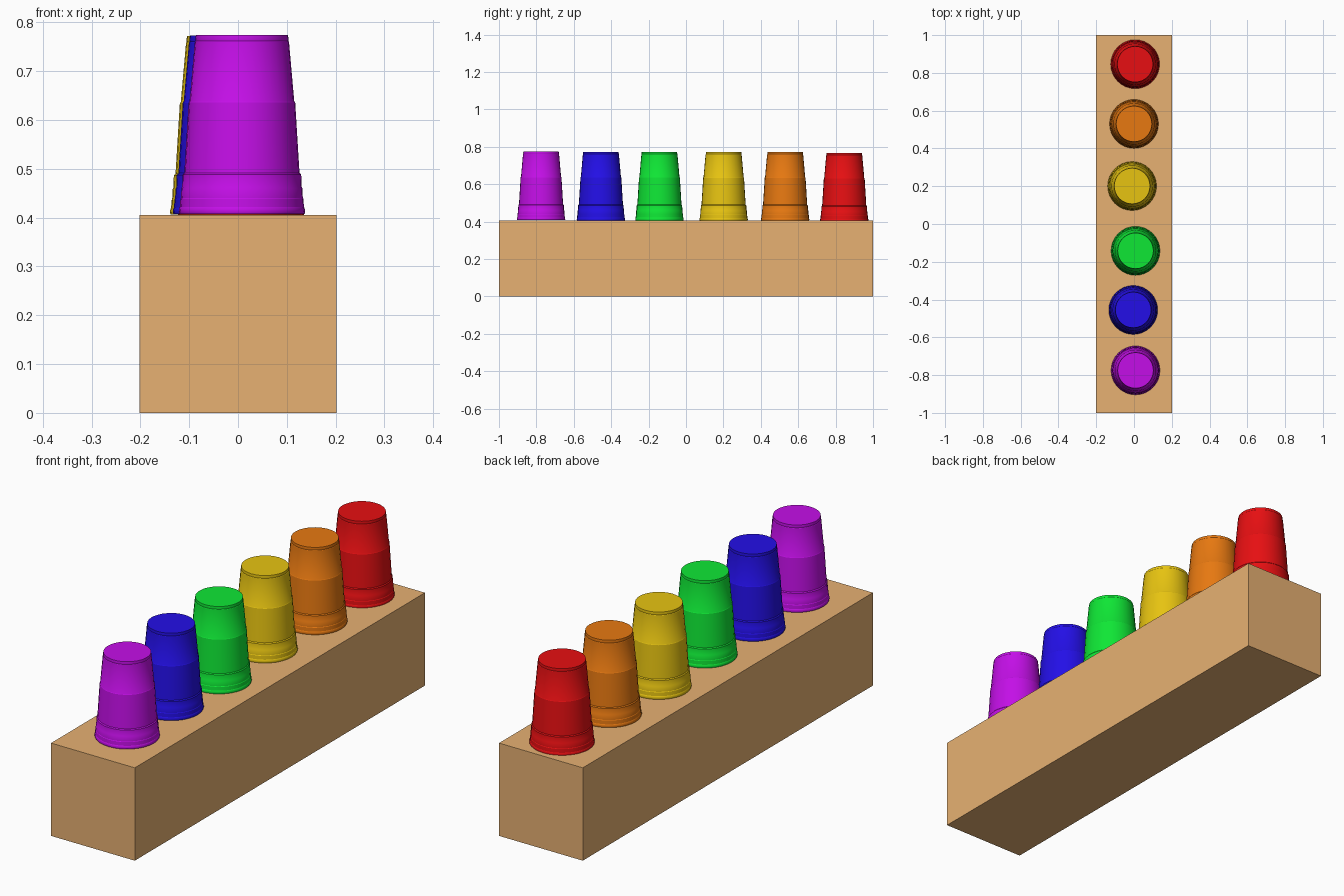
import bpy, bmesh, math

if "Cube" in bpy.data.objects:
    bpy.data.objects.remove(bpy.data.objects["Cube"])

SIDES = 32


def material(name, rgb):
    m = bpy.data.materials.new(name)
    m.diffuse_color = (*rgb, 1)
    m.use_nodes = True
    m.node_tree.nodes["Principled BSDF"].inputs["Base Color"].default_value = m.diffuse_color
    return m


def add_object(name, bm, mat):
    me = bpy.data.meshes.new(name)
    bmesh.ops.recalc_face_normals(bm, faces=bm.faces)
    bm.to_mesh(me)
    bm.free()
    me.materials.append(mat)
    ob = bpy.data.objects.new(name, me)
    bpy.context.collection.objects.link(ob)
    return ob


# wooden beam
bm = bmesh.new()
bmesh.ops.create_cube(bm, size=1)
for v in bm.verts:
    v.co = (v.co.x * 0.404, v.co.y * 2, (v.co.z + 0.5) * 0.405)
add_object("wooden_beam", bm, material("wood tan", (0.80, 0.44, 0.17)))

# upside-down cup profile (radius, height): inside, mouth lip, stepped wall, base rim
PROFILE = [(0.089, 0.358), (0.122, 0.004), (0.124, 0.0), (0.128, 0.0),
           (0.1295, 0.004), (0.1285, 0.012), (0.1270, 0.014), (0.1262, 0.030),
           (0.1248, 0.032), (0.1240, 0.052), (0.1225, 0.055), (0.1215, 0.080),
           (0.1180, 0.084), (0.1092, 0.228), (0.1072, 0.231), (0.0965, 0.352),
           (0.0950, 0.354), (0.0955, 0.358), (0.0945, 0.366)]


def cup(name, mat, x, y, z):
    bm = bmesh.new()
    rings = []
    for r, h in PROFILE:
        rings.append([bm.verts.new((r * math.cos(2 * math.pi * i / SIDES),
                                    r * math.sin(2 * math.pi * i / SIDES), h))
                      for i in range(SIDES)])
    for a, b in zip(rings, rings[1:]):
        for i in range(SIDES):
            j = (i + 1) % SIDES
            bm.faces.new((a[i], a[j], b[j], b[i]))
    bm.faces.new(rings[-1])            # outer base disc
    bm.faces.new(rings[0][::-1])       # inner base disc
    ob = add_object(name, bm, mat)
    ob.location = (x, y, z)
    ob.data.shade_smooth()
    ob.data.set_sharp_from_angle(angle=math.radians(30))


# row of six cups: colour, position
CUPS = [("purple", (0.55, 0.0048, 0.80), 0.008, -0.775, 0.408),
        ("blue", (0.017, 0.0048, 0.80), -0.004, -0.455, 0.407),
        ("green", (0.0048, 0.80, 0.036), 0.008, -0.142, 0.407),
        ("yellow", (0.80, 0.55, 0.0055), -0.010, 0.201, 0.406),
        ("orange", (0.80, 0.19, 0.0055), 0.000, 0.530, 0.406),
        ("red", (0.80, 0.0048, 0.006), 0.006, 0.846, 0.401)]
for colour, rgb, x, y, z in CUPS:
    cup(colour + "_cup", material(colour, rgb), x, y, z)
